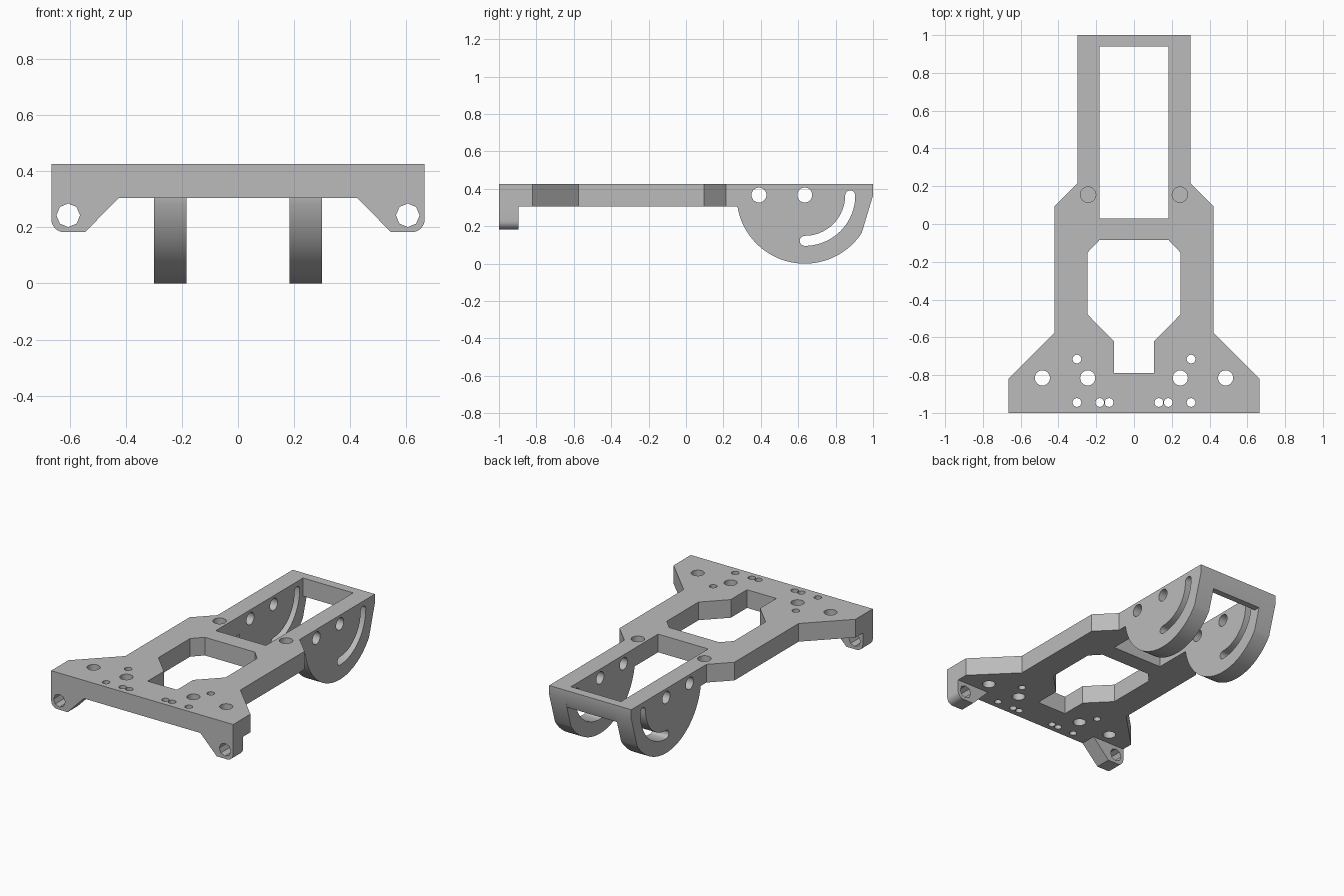
import bpy
import bmesh
from math import cos, sin, pi, radians

cube = bpy.data.objects.get("Cube")
if cube:
    bpy.data.objects.remove(cube, do_unlink=True)

TOP, UNDER = 0.425, 0.305      # deck top and underside
INNER, OUTER = 0.183, 0.30     # rear arm walls in x
HUB_Y, HUB_Z, HUB_R = 0.635, 0.365, 0.365

grey = bpy.data.materials.new("plain_grey")
grey.use_nodes = True
grey.diffuse_color = (0.5, 0.5, 0.5, 1)
grey.node_tree.nodes["Principled BSDF"].inputs["Base Color"].default_value = (0.5, 0.5, 0.5, 1)


def prism(name, axis, points, lo, hi):
    """Extrude a 2D profile along an axis between lo and hi."""
    def place(p, d):
        return {"x": (d, p[0], p[1]), "y": (p[0], d, p[1]), "z": (p[0], p[1], d)}[axis]
    bm = bmesh.new()
    a = [bm.verts.new(place(p, lo)) for p in points]
    b = [bm.verts.new(place(p, hi)) for p in points]
    bm.faces.new(a)
    bm.faces.new(b)
    for i in range(len(points)):
        j = (i + 1) % len(points)
        bm.faces.new((a[i], a[j], b[j], b[i]))
    bmesh.ops.recalc_face_normals(bm, faces=bm.faces)
    mesh = bpy.data.meshes.new(name)
    bm.to_mesh(mesh)
    bm.free()
    mesh.materials.append(grey)
    obj = bpy.data.objects.new(name, mesh)
    bpy.context.collection.objects.link(obj)
    return obj


def arc(cx, cy, r, start, end, steps):
    angles = [radians(start + (end - start) * i / steps) for i in range(steps + 1)]
    return [(cx + r * cos(t), cy + r * sin(t)) for t in angles]


def circle(cx, cy, r, n=24):
    return arc(cx, cy, r, 0, 360, n)[:-1]


def mirrored(half):
    """Close a half outline (x > 0) with its mirror image."""
    return half + [(-x, y) for x, y in reversed(half)]


def cut(part, axis, profile, lo, hi):
    cutter = prism("cutter", axis, profile, lo, hi)
    cutter.hide_render = True
    mod = part.modifiers.new("cut", 'BOOLEAN')
    mod.operation = 'DIFFERENCE'
    mod.solver = 'EXACT'
    mod.object = cutter
    bpy.context.view_layer.objects.active = part
    bpy.ops.object.modifier_apply(modifier=mod.name)
    bpy.data.objects.remove(cutter, do_unlink=True)


# Deck with the start of the rear opening
arm_y = 0.275
deck = prism("deck", "z", mirrored([
    (0.665, -1), (0.665, -0.82), (0.42, -0.575), (0.42, 0.095),
    (OUTER, 0.215), (OUTER, arm_y), (INNER, arm_y), (INNER, 0.03)]), UNDER, TOP)

# Front opening
cut(deck, "z", mirrored([
    (0.107, -0.79), (0.107, -0.62), (0.245, -0.48),
    (0.245, -0.15), (0.183, -0.085)]), 0.2, 0.5)

# Deck bolt holes, and blind holes near the arms
holes = [(0.245, -0.815, 0.04), (0.485, -0.815, 0.04),
         (0.302, -0.715, 0.023), (0.302, -0.945, 0.023),
         (0.181, -0.945, 0.023), (0.132, -0.945, 0.023)]
for s in (1, -1):
    for x, y, r in holes:
        cut(deck, "z", circle(s * x, y, r), 0.2, 0.5)
    cut(deck, "z", circle(s * 0.243, 0.155, 0.041), TOP - 0.08, 0.5)

# Rear cross bar with its slanted lower back edge
prism("rear_bar", "x", [(0.94, UNDER), (0.981, UNDER), (1, HUB_Z), (1, TOP), (0.94, TOP)],
      -INNER, INNER)

for s, side in ((1, "left"), (-1, "right")):
    # Rear arm with round lower plate, two pivot holes and a curved slot
    lo, hi = sorted((s * INNER, s * OUTER))
    arm = prism(side + "_rear_arm", "x",
                [(arm_y, TOP)] + arc(HUB_Y, HUB_Z, HUB_R, 189.5, 326.5, 40)
                + [(1, HUB_Z), (1, TOP)], lo, hi)
    for y in (0.39, HUB_Y):
        cut(arm, "x", circle(y, 0.367, 0.04), lo - 0.05, hi + 0.05)
    slot_r, w = 0.243, 0.027
    slot = (arc(HUB_Y, HUB_Z, slot_r + w, -90, 0, 20)
            + arc(HUB_Y + slot_r, HUB_Z, w, 0, 180, 10)[1:]
            + arc(HUB_Y, HUB_Z, slot_r - w, 0, -90, 20)[1:]
            + arc(HUB_Y, HUB_Z - slot_r, w, 90, 270, 10)[1:-1])
    cut(arm, "x", slot, lo - 0.05, hi + 0.05)

    # Front mounting ear
    profile = ([(0.665, UNDER), (0.425, UNDER), (0.545, 0.183)]
               + arc(0.62, 0.228, 0.045, -90, 0, 6))
    ear = prism(side + "_front_ear", "y", [(s * x, z) for x, z in profile], -1, -0.895)
    cut(ear, "y", circle(s * 0.605, 0.243, 0.042, 8), -1.1, -0.8)

# Smooth the round walls, keep edges sharp
parts = [o for o in bpy.context.collection.objects if o.type == 'MESH']
for o in parts:
    o.select_set(True)
bpy.context.view_layer.objects.active = deck
bpy.ops.object.shade_smooth_by_angle(angle=radians(30))
